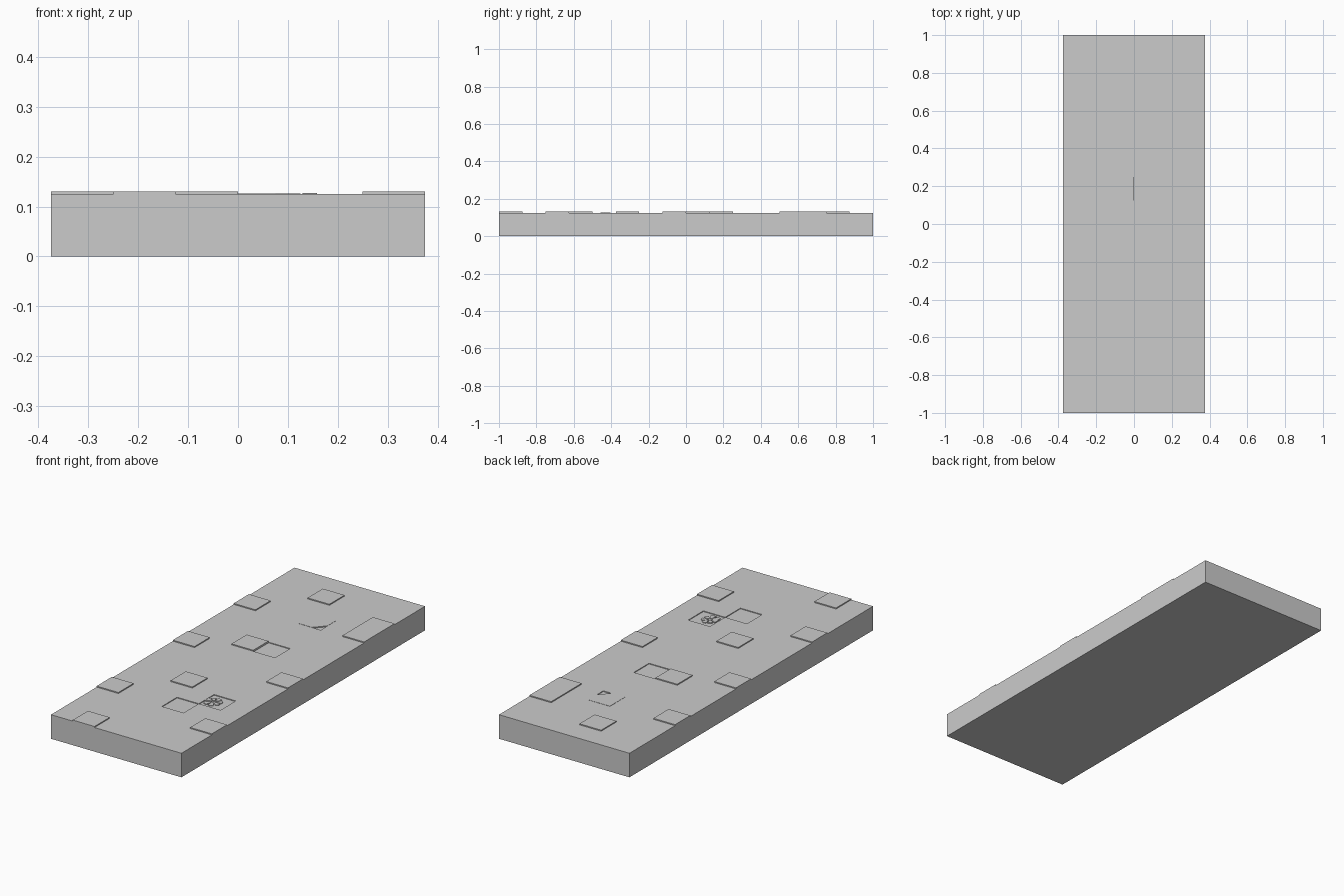
import bpy, bmesh, random
from math import cos, sin, pi

if "Cube" in bpy.data.objects:
    bpy.data.objects.remove(bpy.data.objects["Cube"])

random.seed(4)
S = 0.125                 # tile size
NX, NY = 6, 16            # tiles across and along
TOP, UP, DOWN = 0.125, 0.0055, 0.004

# (column, row) of the uneven tiles, counted from the front left
raised = {(1, 0), (5, 2), (0, 3), (2, 5), (5, 7), (0, 8), (2, 9),
          (0, 12), (5, 12), (5, 13), (2, 14)}
sunken = {(3, 3), (3, 9), (4, 4), (3, 12)}


def finish(bm, name):
    bmesh.ops.remove_doubles(bm, verts=bm.verts, dist=1e-5)
    bmesh.ops.recalc_face_normals(bm, faces=bm.faces)
    me = bpy.data.meshes.new(name)
    bm.to_mesh(me)
    bm.free()
    ob = bpy.data.objects.new(name, me)
    bpy.context.collection.objects.link(ob)
    return ob


def height(i, j):
    if not (0 <= i < NX and 0 <= j < NY):
        return 0.0
    return TOP + (UP if (i, j) in raised else -DOWN if (i, j) in sunken else 0)


def corner(i, j):
    return (i - NX / 2) * S, (j - NY / 2) * S


def prism(name, pts, z0, z1):
    bm = bmesh.new()
    face = bm.faces.new([bm.verts.new((x, y, z0)) for x, y in pts])
    ext = bmesh.ops.extrude_face_region(bm, geom=[face], use_keep_orig=True)
    for v in ext["geom"]:
        if isinstance(v, bmesh.types.BMVert):
            v.co.z = z1
    return finish(bm, name)


# Paved slab: a top for each tile, a step wall wherever heights differ
bm = bmesh.new()


def quad(*cos_):
    bm.faces.new([bm.verts.new(c) for c in cos_])


def wall(a, b, h0, h1):
    if abs(h0 - h1) > 1e-6:
        quad((*a, h0), (*b, h0), (*b, h1), (*a, h1))


for i in range(NX + 1):
    for j in range(NY + 1):
        a, b, c, d = corner(i, j), corner(i + 1, j), corner(i + 1, j + 1), corner(i, j + 1)
        h = height(i, j)
        if h:
            quad((*a, h), (*b, h), (*c, h), (*d, h))
            quad((*a, 0), (*d, 0), (*c, 0), (*b, 0))
        wall(a, d, h, height(i - 1, j))
        wall(a, b, h, height(i, j - 1))
finish(bm, "paved_slab")

# Chipped tile: the front right corner is broken away
x, y = corner(3, 12)
prism("chipped_tile", [(x, y), (x + .075, y), (x + .095, y + .022), (x + S, y + .055),
                       (x + S, y + S), (x, y + S)], TOP - DOWN - .001, TOP + .0012)

# Shattered tile: loose wedge fragments around an off-centre break
x, y = corner(4, 4)
cx, cy = x + .045, y + .06
n = 7
for k in range(n):
    a0 = 2 * pi * (k + .08) / n
    a1 = 2 * pi * (k + .88) / n
    r = random.uniform(.036, .05)
    pts = [(cx + q * cos(t), cy + q * sin(t)) for q, t in
           ((.012, a0), (r, a0), (r * 1.08, (a0 + a1) / 2), (r, a1), (.012, a1))]
    pts = [(min(max(px, x + .004), x + S - .004), py) for px, py in pts]
    prism("tile_fragment_%d" % (k + 1), pts, TOP - DOWN - .001,
          TOP + random.uniform(-.001, .003))
